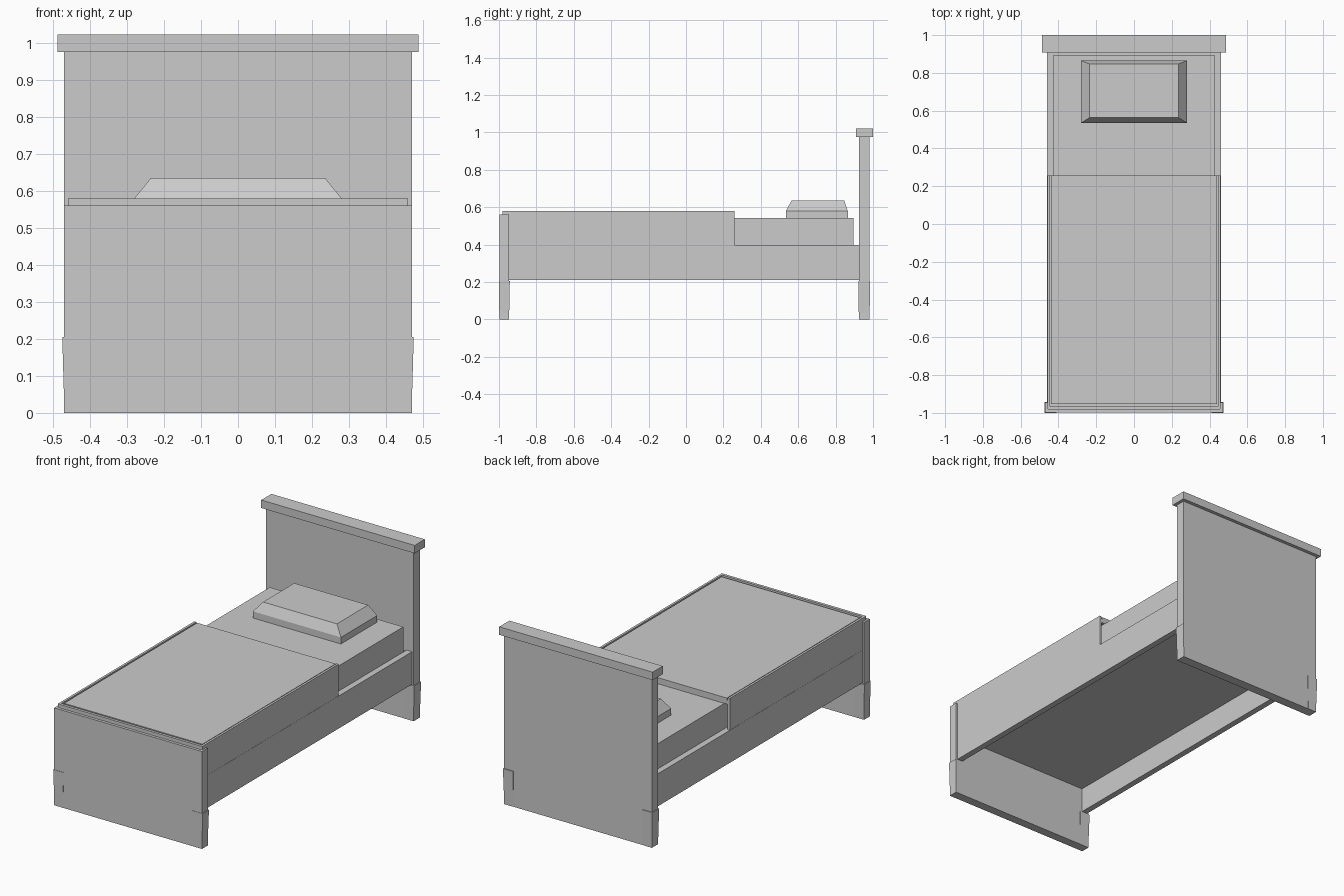
import bpy, bmesh

if "Cube" in bpy.data.objects:
    bpy.data.objects.remove(bpy.data.objects["Cube"])


def prism(name, x, y, z, x2=None, y2=None):
    """Box from ranges; x2 / y2 give a different footprint at the top."""
    x2, y2 = x2 or x, y2 or y
    bm = bmesh.new()
    rings = []
    for xs, ys, h in ((x, y, z[0]), (x2, y2, z[1])):
        rings.append([bm.verts.new((xs[i], ys[j], h))
                      for i, j in ((0, 0), (1, 0), (1, 1), (0, 1))])
    low, top = rings
    bm.faces.new(low[::-1])
    bm.faces.new(top)
    for i in range(4):
        k = (i + 1) % 4
        bm.faces.new((low[i], low[k], top[k], top[i]))
    return finish(name, bm)


def finish(name, bm):
    bmesh.ops.recalc_face_normals(bm, faces=bm.faces)
    mesh = bpy.data.meshes.new(name)
    bm.to_mesh(mesh)
    bm.free()
    obj = bpy.data.objects.new(name, mesh)
    bpy.context.collection.objects.link(obj)
    return obj


def mirror_x(obj):
    mod = obj.modifiers.new("mirror", 'MIRROR')
    mod.use_axis[0] = True
    return obj


# Headboard and footboard
prism("headboard", (-0.47, 0.47), (0.925, 0.98), (0, 0.98))
prism("headboard_cap", (-0.488, 0.488), (0.908, 1.0), (0.976, 1.022))
prism("footboard", (-0.47, 0.47), (-0.998, -0.946), (0, 0.56))

# Slightly tapered corner feet
for name, y0, y1 in (("front_foot", -1.0, -0.942), ("back_foot", 0.922, 0.985)):
    mirror_x(prism(name, (0.415, 0.469), (y0 + 0.002, y1 - 0.004), (0, 0.205),
                   (0.41, 0.475), (y0, y1)))

# Side rails
mirror_x(prism("side_rail", (0.425, 0.46), (-0.95, 0.93), (0.21, 0.397)))

# Slatless base and mattress
prism("bed_base", (-0.43, 0.43), (-0.95, 0.93), (0.352, 0.39))
prism("mattress", (-0.425, 0.425), (-0.946, 0.895), (0.385, 0.542))

# Blanket: top panel, hem ledge and hanging flaps with a fine groove between
prism("blanket_top", (-0.44, 0.44), (-0.952, 0.258), (0.545, 0.577))
prism("blanket_ledge", (-0.452, 0.452), (-0.975, 0.258), (0.542, 0.564))
mirror_x(prism("blanket_side_flap", (0.446, 0.459), (-0.98, 0.258), (0.395, 0.58)))
prism("blanket_foot_flap", (-0.455, 0.455), (-0.982, -0.966), (0.395, 0.58))

# Pillow: straight sides with a sloped upper half
bm = bmesh.new()
bmesh.ops.create_cube(bm, size=1)
for v in bm.verts:
    v.co = (v.co.x * 0.56, 0.70 + v.co.y * 0.33, 0.56 + v.co.z * 0.04)
top = max(bm.faces, key=lambda f: f.calc_center_median().z)
new = bmesh.ops.extrude_discrete_faces(bm, faces=[top])["faces"][0]
for v in new.verts:
    v.co = (v.co.x * 0.84, 0.705 + (v.co.y - 0.70) * 0.86, 0.635)
finish("pillow", bm)
